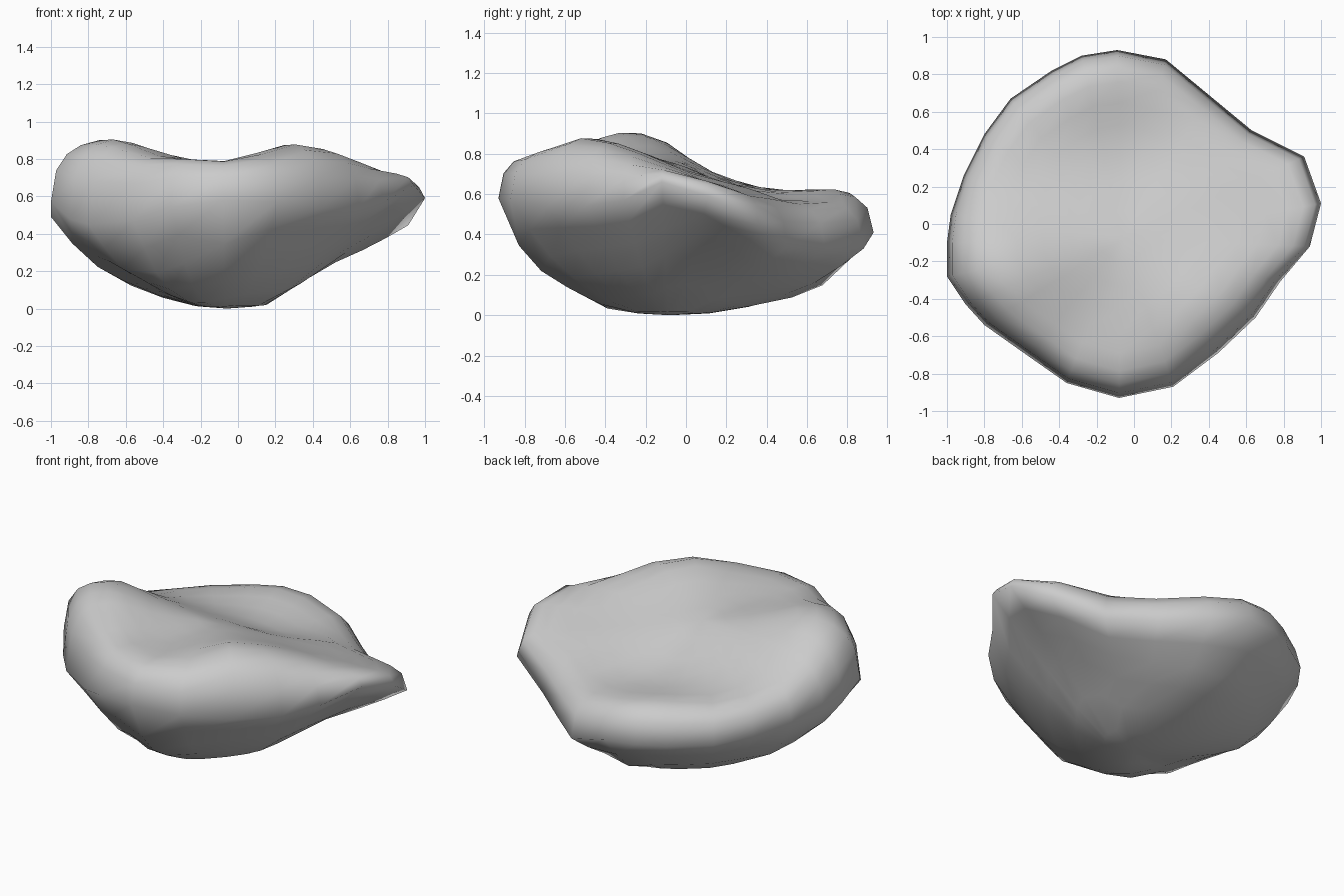
import bpy, bmesh, math

if "Cube" in bpy.data.objects:
    bpy.data.objects.remove(bpy.data.objects["Cube"])

# Widest outline of the boulder, counter-clockwise (x, y, z)
RIM = [(1, .11, .59), (.91, .36, .445), (.63, .50, .34), (.40, .69, .33),
       (.17, .88, .33), (-.09, .93, .41), (-.28, .90, .42), (-.44, .82, .42),
       (-.66, .67, .43), (-.80, .48, .45), (-.91, .26, .47), (-.98, .05, .49),
       (-1, -.10, .49), (-1, -.28, .57), (-.90, -.43, .48), (-.80, -.54, .45),
       (-.56, -.71, .47), (-.36, -.85, .54), (-.08, -.93, .58), (.21, -.87, .57),
       (.45, -.69, .54), (.65, -.50, .54), (.78, -.31, .57), (.94, -.12, .66)]
# Height samples of the dished top
TOP = [(-.63, -.32, .912), (-.86, -.25, .915), (-.80, -.14, .90), (-.12, -.62, .79),
       (-.13, -.40, .78), (.24, -.50, .89), (.49, -.33, .86), (.70, -.22, .81),
       (.88, -.06, .73), (.80, .22, .65), (.68, .36, .61), (.45, .27, .65),
       (.30, .50, .58), (.10, .75, .60), (-.28, .70, .65), (-.60, .50, .64),
       (-.82, .12, .73), (.08, .01, .73), (0, .33, .59), (.36, .03, .71),
       (-.20, -.07, .77), (-.50, -.05, .80), (-.45, -.58, .84), (.10, -.76, .84),
       (-.45, .30, .64)]
# Height samples of the rounded underside
BASE = [(-.08, -.12, 0), (.18, -.05, .03), (-.25, -.42, .05), (0, .30, .05),
        (-.05, .70, .16), (-.78, -.10, .27), (.42, .10, .20), (-.05, -.67, .19),
        (-.05, -.84, .36), (.45, -.30, .27), (-.50, .45, .18), (-.50, -.30, .15),
        (.62, .22, .29), (-.56, -.52, .21), (-.83, .14, .29), (-.91, -.15, .38)]


def kernel(dx, dy):
    return math.sqrt(dx * dx + dy * dy + .01)


def fit(points):
    """Smooth height function through the sample points."""
    n = len(points)
    m = [[kernel(p[0] - q[0], p[1] - q[1]) for q in points] + [p[2]] for p in points]
    for i in range(n):
        k = max(range(i, n), key=lambda r: abs(m[r][i]))
        m[i], m[k] = m[k], m[i]
        m[i] = [v / m[i][i] for v in m[i]]
        for r in range(n):
            if r != i:
                f = m[r][i]
                m[r] = [a - f * b for a, b in zip(m[r], m[i])]
    w = [row[n] for row in m]
    return lambda x, y: sum(c * kernel(x - p[0], y - p[1]) for c, p in zip(w, points))


top, base = fit(TOP), fit(BASE + RIM)
CX, CY = -.06, -.08
bm = bmesh.new()


def ring(t, upper):
    verts = []
    for i, (x, y, z) in enumerate(RIM):
        px, py = CX + (x - CX) * t, CY + (y - CY) * t
        if upper:
            # the front right shoulder is rounder than the rest
            power = 6 if i >= 18 else 8
            h = z + (top(px, py) - z) * math.sqrt(1 - t ** power)
        else:
            h = max(0, base(px, py))
        verts.append(bm.verts.new((px, py, h)))
    return verts


def bridge(a, b):
    for i in range(len(a)):
        j = (i + 1) % len(a)
        bm.faces.new((a[i], a[j], b[j], b[i]))


# Rings from the base centre, over the rim, to the top centre
rings = [ring(t, False) for t in (.2, .4, .6, .75, .88)]
rings.append([bm.verts.new(p) for p in RIM])
rings += [ring(t, True) for t in (.97, .91, .83, .72, .6, .45, .3, .15)]
for a, b in zip(rings, rings[1:]):
    bridge(a, b)
for loop, height in ((rings[0], 0), (rings[-1], top(CX, CY))):
    c = bm.verts.new((CX, CY, height))
    for i in range(len(loop)):
        bm.faces.new((loop[i - 1], loop[i], c))
bmesh.ops.recalc_face_normals(bm, faces=bm.faces)

mesh = bpy.data.meshes.new("boulder")
bm.to_mesh(mesh)
bm.free()
mesh.polygons.foreach_set("use_smooth", [True] * len(mesh.polygons))
boulder = bpy.data.objects.new("boulder", mesh)
bpy.context.collection.objects.link(boulder)
